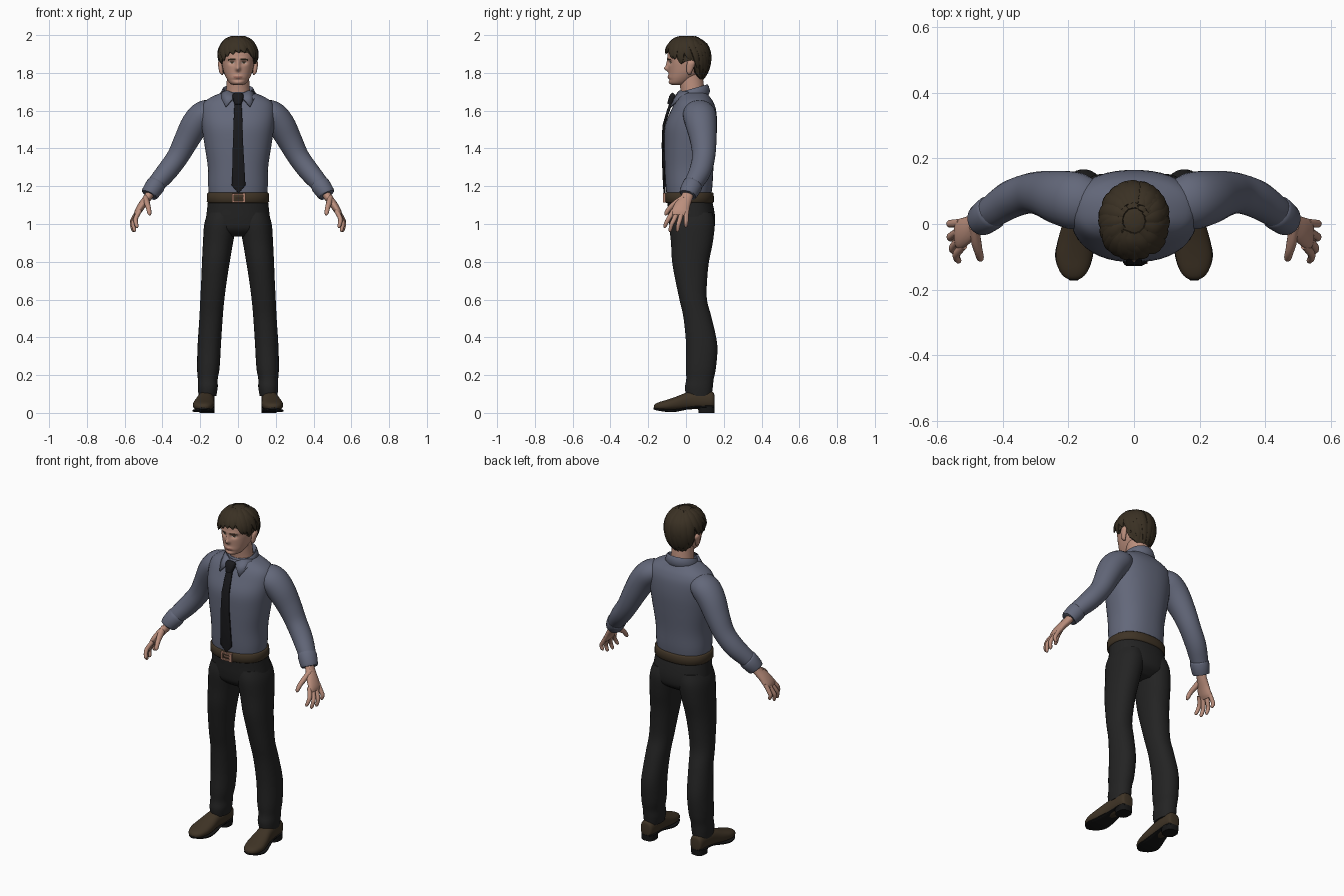
import bpy, bmesh, math, random
from mathutils import Vector

random.seed(4)


def material(name, r, g, b):
    m = bpy.data.materials.new(name)
    m.diffuse_color = (r, g, b, 1)
    return m


SHIRT = material("slate shirt", .125, .138, .195)
TROUSER = material("charcoal trousers", .017, .017, .017)
TIE = material("black tie", .010, .010, .012)
SKIN = material("skin", .50, .275, .205)
HAIR = material("dark brown hair", .042, .030, .017)
LEATHER = material("brown leather", .050, .034, .019)
SOLE = material("black sole", .008, .008, .008)
COPPER = material("copper buckle", .45, .23, .16)
EYE = material("eye white", .45, .40, .37)
LIP = material("lips", .36, .16, .12)


def finish(name, bm, mats, mirror=False, angle=50):
    bmesh.ops.recalc_face_normals(bm, faces=bm.faces)
    me = bpy.data.meshes.new(name)
    bm.to_mesh(me)
    bm.free()
    ob = bpy.data.objects.new(name, me)
    bpy.context.collection.objects.link(ob)
    for m in mats:
        me.materials.append(m)
    bpy.ops.object.select_all(action='DESELECT')
    ob.select_set(True)
    bpy.context.view_layer.objects.active = ob
    bpy.ops.object.shade_smooth_by_angle(angle=math.radians(angle))
    if mirror:
        ob.modifiers.new("mirror", 'MIRROR')
    return ob


def spline(rows, steps):
    """Smooth interpolation through rows of numbers."""
    out = []
    for i in range(len(rows) - 1):
        q = [rows[max(i - 1, 0)], rows[i], rows[i + 1], rows[min(i + 2, len(rows) - 1)]]
        for s in range(steps):
            t = s / steps
            out.append([.5 * (2 * b + (c - a) * t + (2 * a - 5 * b + 4 * c - d) * t * t
                              + (3 * b - a - 3 * c + d) * t ** 3) for a, b, c, d in zip(*q)])
    return out + [list(rows[-1])]


def loft(bm, rings, caps=True):
    vs = [[bm.verts.new(p) for p in ring] for ring in rings]
    n = len(vs[0])
    for a, b in zip(vs, vs[1:]):
        for j in range(n):
            bm.faces.new((a[j], a[(j + 1) % n], b[(j + 1) % n], b[j]))
    if caps:
        bm.faces.new(vs[0])
        bm.faces.new(vs[-1])


def sweep(name, rows, mat, n=24, steps=4, ref=(0, 1, 0), axis=None, power=2.0,
          mirror=False, bm=None):
    """Rows are x, y, z, half width, half depth; the depth lies along ref."""
    own = bm is None
    bm = bm or bmesh.new()
    pts = spline(rows, steps)
    rings = []
    for i, r in enumerate(pts):
        p = Vector(r[:3])
        t = Vector(axis) if axis else (Vector(pts[min(i + 1, len(pts) - 1)][:3])
                                       - Vector(pts[max(i - 1, 0)][:3])).normalized()
        a = Vector(ref) - t * t.dot(Vector(ref))
        a.normalize()
        b = t.cross(a)
        ring = []
        for j in range(n):
            w = 2 * math.pi * (j + .5) / n
            c, s = math.cos(w), math.sin(w)
            c = math.copysign(abs(c) ** (2 / power), c) * max(r[4], .001)
            s = math.copysign(abs(s) ** (2 / power), s) * max(r[3], .001)
            ring.append(p + a * c + b * s)
        rings.append(ring)
    loft(bm, rings)
    return finish(name, bm, [mat], mirror) if own else None


def body(rows):
    """Rows z, front y, back y, half width -> sweep rows."""
    return [(0, (f + k) / 2, z, w, (k - f) / 2) for z, f, k, w in rows]


UP = (0, 0, 1)
# Shirt body, sleeves and cuffs
sweep("shirt", body([(1.13, -.10, .13, .152), (1.2, -.108, .14, .158), (1.3, -.113, .146, .160),
                     (1.42, -.116, .158, .178), (1.52, -.112, .165, .192), (1.6, -.08, .160, .196),
                     (1.645, -.058, .145, .180), (1.675, -.04, .125, .135), (1.70, -.03, .108, .075)]),
      SHIRT, n=40, axis=UP, power=2.3)
sweep("sleeve", [(.12, .06, 1.6, .055, .07), (.175, .07, 1.583, .073, .087), (.225, .08, 1.53, .075, .083),
                 (.275, .092, 1.44, .066, .07), (.32, .093, 1.355, .058, .061), (.375, .075, 1.28, .055, .058),
                 (.43, .04, 1.215, .048, .05), (.465, .015, 1.165, .04, .042)], SHIRT, mirror=True)
sweep("cuff", [(.43, .04, 1.214, .046, .048), (.437, .034, 1.204, .052, .054),
               (.466, .012, 1.162, .047, .049), (.47, .009, 1.156, .042, .044)],
      SHIRT, steps=2, mirror=True)

# Collar: folded band, higher at the back, with two pointed flaps
bm = bmesh.new()
rings = []
for dr, dz in [(-.006, -.03), (0, .022), (.006, .027), (.012, .018), (.02, -.012), (.012, -.03)]:
    ring = []
    for j in range(40):
        w = 2 * math.pi * j / 40
        y = .035 + (.073 + dr) * math.sin(w)
        ring.append(((.074 + dr) * math.cos(w), y, 1.69 + .28 * (y - .035) + dz))
    rings.append(ring)
loft(bm, rings, caps=False)
finish("collar_band", bm, [SHIRT])
bm = bmesh.new()
bm.faces.new([bm.verts.new(p) for p in [(.012, -.055, 1.685), (.055, -.035, 1.708), (.092, .01, 1.70),
                                        (.088, -.035, 1.665), (.066, -.084, 1.622)]])
flap = finish("collar_flap", bm, [SHIRT], mirror=True)
flap.modifiers.new("thickness", 'SOLIDIFY').thickness = .008

# Tie blade and knot
sweep("tie", [(0, -.075, 1.65, .018, .008), (0, -.094, 1.6, .021, .008), (0, -.118, 1.52, .025, .007),
              (0, -.122, 1.42, .028, .007), (.002, -.119, 1.3, .033, .007),
              (.003, -.115, 1.205, .037, .007), (.003, -.114, 1.165, .003, .005)],
      TIE, n=12, steps=1, power=3.5)
sweep("tie_knot", [(0, -.06, 1.685, .026, .014), (0, -.072, 1.672, .03, .018),
                   (0, -.085, 1.632, .018, .015)], TIE, n=12, steps=2, power=3)

# Belt and buckle
sweep("belt", body([(1.112, -.106, .142, .160), (1.118, -.112, .148, .166),
                    (1.16, -.112, .147, .165), (1.166, -.106, .142, .158)]),
      LEATHER, n=40, steps=1, axis=UP, power=2.3)
bm = bmesh.new()
for x, z, w, h in [(-.026, 1.138, .009, .046), (.034, 1.138, .014, .05), (.004, 1.157, .064, .008),
                   (.004, 1.119, .064, .008), (.008, 1.138, .04, .006)]:
    for v in bmesh.ops.create_cube(bm, size=1)['verts']:
        v.co = (x + v.co.x * w, -.115 + v.co.y * .014, z + v.co.z * h)
finish("buckle", bm, [COPPER], angle=20)

# Trousers: seat and legs
sweep("trouser_seat", body([(1.135, -.10, .135, .158), (1.08, -.096, .148, .164), (1.02, -.092, .155, .170),
                            (.97, -.08, .145, .165), (.935, -.04, .10, .09)]),
      TROUSER, n=40, axis=UP, power=2.3)
sweep("trouser_leg", [(.085, .03, 1.06, .075, .11), (.093, .032, 1.0, .086, .121), (.106, .031, .9, .08, .111),
                      (.117, .024, .8, .074, .098), (.127, .028, .7, .068, .084), (.136, .038, .6, .064, .073),
                      (.143, .062, .5, .062, .075), (.152, .083, .36, .062, .083),
                      (.157, .079, .24, .060, .080), (.16, .074, .18, .053, .073),
                      (.16, .068, .135, .053, .074), (.162, .068, .09, .047, .068)],
      TROUSER, n=28, axis=UP, power=2.2, mirror=True)

# Shoes with sole and heel
sweep("shoe", [(.165, .15, .065, .022, .03), (.165, .138, .068, .038, .045), (.166, .07, .07, .043, .05),
               (.172, .01, .064, .045, .046), (.178, -.05, .05, .054, .037), (.183, -.10, .041, .056, .029),
               (.184, -.14, .036, .045, .022), (.184, -.162, .033, .028, .015), (.184, -.17, .031, .01, .007)],
      LEATHER, ref=UP, power=2.4, axis=(0, -1, 0), mirror=True)
sweep("shoe_sole", [(.165, .148, .033, .028, .006), (.165, .12, .033, .042, .006), (.168, .04, .03, .041, .006),
                    (.178, -.05, .013, .055, .007), (.183, -.10, .012, .058, .007),
                    (.184, -.145, .017, .042, .006), (.184, -.172, .023, .012, .005)],
      SOLE, n=16, ref=UP, axis=(0, -1, 0), power=4, mirror=True)
sweep("shoe_heel", [(.165, .108, 0, .04, .043), (.165, .108, .034, .042, .044)],
      SOLE, steps=1, axis=UP, power=2.6, mirror=True)

# Hands: palm, fingers and thumb
bm = bmesh.new()
sweep("", [(.455, .018, 1.18, .024, .03), (.478, .004, 1.14, .022, .031), (.508, -.018, 1.10, .021, .041),
           (.53, -.03, 1.065, .018, .046), (.54, -.033, 1.045, .011, .042)], SKIN, n=20, bm=bm)
for ky, kx, ty, tx, tz in [(-.066, .528, -.112, .535, .982), (-.043, .535, -.084, .548, .962),
                           (-.02, .539, -.045, .555, .962), (.003, .538, .0, .556, .985)]:
    my, mz = (ky + ty) / 2, (1.06 + tz) / 2
    sweep("", [(kx - .008, ky, 1.07, .012, .013), (kx + .012, my, mz + .012, .012, .0125),
               (tx + .006, my * .4 + ty * .6, mz - .012, .011, .0115), (tx, ty, tz + .005, .009, .009),
               (tx - .003, ty, tz - .003, .003, .003)], SKIN, n=10, bm=bm)
sweep("", [(.488, -.008, 1.14, .015, .018), (.482, -.05, 1.112, .015, .018), (.474, -.085, 1.085, .013, .013),
           (.469, -.104, 1.058, .011, .011), (.467, -.11, 1.046, .004, .004)], SKIN, n=12,
      ref=(0, 1, .3), bm=bm)
finish("hand", bm, [SKIN], mirror=True, angle=80)

# Neck and ears
sweep("neck", [(0, .04, 1.64, .072, .07), (0, .035, 1.70, .064, .064), (0, .028, 1.76, .06, .064),
               (0, .025, 1.81, .06, .06)], SKIN, axis=UP)
sweep("ear", [(.083, .018, 1.79, .004, .006), (.088, .017, 1.802, .010, .013), (.092, .022, 1.83, .012, .02),
              (.094, .027, 1.855, .012, .021), (.09, .026, 1.872, .004, .008)],
      SKIN, n=14, axis=UP, mirror=True)

# Head with modelled face; eyes, brows and lips coloured by region
bm = bmesh.new()
sweep("", body([(1.735, -.07, -.015, .022), (1.745, -.085, .01, .042), (1.77, -.091, .05, .060),
                (1.80, -.092, .085, .074), (1.83, -.094, .10, .082), (1.86, -.096, .108, .087),
                (1.90, -.097, .112, .088), (1.94, -.085, .105, .08), (1.97, -.06, .08, .058),
                (1.985, -.02, .05, .028)]), SKIN, n=128, steps=9, axis=UP, power=2.15, bm=bm)


def bump(u, v):
    return math.exp(-u * u - v * v)


for v in bm.verts:
    x, y, z = abs(v.co.x), v.co.y, v.co.z
    if y < -.02:
        v.co.y += (-.02 * bump(x / .012, (z - 1.822) / .013) - .011 * bump(x / .010, (z - 1.845) / .022)
                   + .011 * bump((x - .032) / .018, (z - 1.855) / .012)
                   - .004 * bump((x - .03) / .03, (z - 1.876) / .008)
                   - .006 * bump(x / .022, (z - 1.778) / .010)
                   + .004 * bump(x / .03, (z - 1.763) / .006) - .005 * bump(x / .02, (z - 1.747) / .011))
for f in bm.faces:
    c = f.calc_center_median()
    x, z = abs(c.x), c.z
    if c.y > -.02:
        continue
    if ((x - .032) / .014) ** 2 + ((z - 1.854) / .0055) ** 2 < 1:
        f.material_index = 2 if abs(x - .032) < .0055 or z > 1.857 else 1
    elif .014 < x < .052 and abs(z - 1.873 + max(0, x - .038) * .35) < .0036:
        f.material_index = 2
    elif (x / .024) ** 2 + ((z - 1.777) / .0065) ** 2 < 1:
        f.material_index = 3
finish("head", bm, [SKIN, EYE, HAIR, LIP], angle=80)


# Hair: fitted cap with an uneven hairline, plus overlapping locks
def hairline(w):
    a = abs((w + math.pi) % (2 * math.pi) - math.pi) / math.pi
    line = [(0, 1.91), (.2, 1.905), (.3, 1.885), (.38, 1.845), (.45, 1.86), (.56, 1.865),
            (.64, 1.80), (.8, 1.765), (1, 1.755)]
    for (a0, z0), (a1, z1) in zip(line, line[1:]):
        if a <= a1:
            return z0 + (z1 - z0) * (a - a0) / (a1 - a0)
    return 1.755


def hair_point(w, z, s=1.0):
    d = z - 1.885
    k = s * math.sqrt(max(0, 1 - (d / (.112 if d > 0 else .17)) ** 2))
    return Vector((.102 * k * math.sin(w), .01 - .115 * k * math.cos(w), z))


bm = bmesh.new()
N, ROWS = 72, 16
rings = []
for i in range(-1, ROWS):
    v = max(i, 0) / ROWS
    ring = []
    for j in range(N):
        w = 2 * math.pi * j / N
        z = hairline(w) + (1.996 - hairline(w)) * math.sin(v * math.pi / 2)
        ring.append(hair_point(w, z, .84 if i < 0 else .97 + .02 * math.sin(11 * w + 6 * v)))
    rings.append(ring)
loft(bm, rings)
finish("hair_cap", bm, [HAIR], angle=60)
bm = bmesh.new()
for layer, count in ((0, 20), (1, 14)):
    for k in range(count):
        w = 2 * math.pi * (k + random.uniform(-.3, .3)) / count
        front = math.cos(w) > .45
        end = hairline(w) - (random.uniform(.0, .03) if front else -.004) + layer * .035
        top = 1.985 + layer * .006
        twist = random.uniform(.15, .45)
        rows = []
        for t, size in ((0, .5), (.3, 1), (.6, 1), (.85, .7), (1, .1)):
            z = top + (end - top) * t ** 1.3
            p = hair_point(w + twist * (t - .6), z, 1.0 + (.06 * t if front else .0))
            rows.append((*p, .023 * size, .010 * size))
        sweep("", rows, HAIR, n=8, steps=3, ref=(math.sin(w), -math.cos(w), .8), bm=bm)
finish("hair_locks", bm, [HAIR], angle=60)
